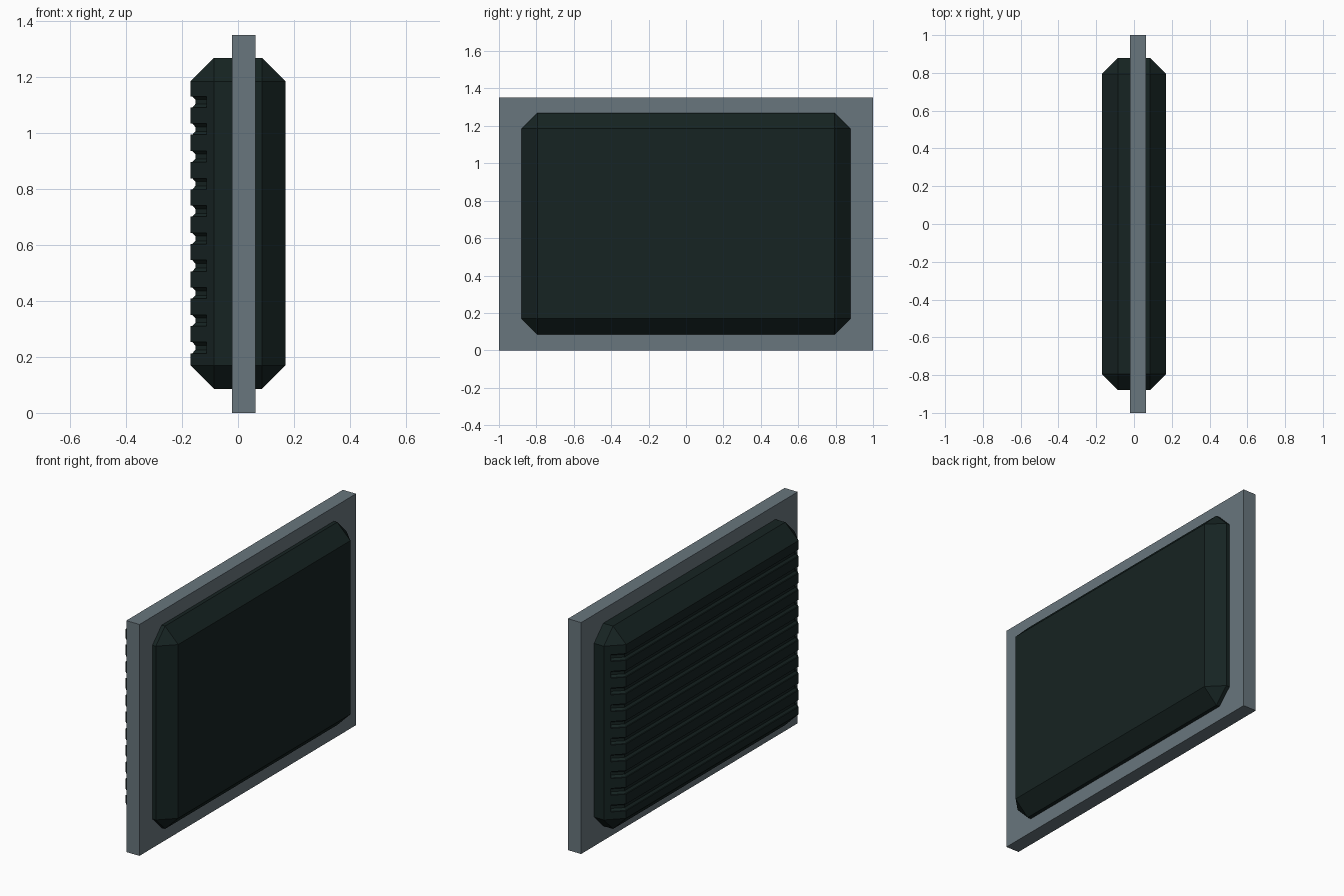
import bpy, bmesh, math
from mathutils import Vector

if "Cube" in bpy.data.objects:
    bpy.data.objects.remove(bpy.data.objects["Cube"])


def material(name, rgb):
    m = bpy.data.materials.new(name)
    m.diffuse_color = (*rgb, 1)
    m.use_nodes = True
    m.node_tree.nodes["Principled BSDF"].inputs["Base Color"].default_value = m.diffuse_color
    return m


def add_object(name, bm, mat=None):
    bmesh.ops.recalc_face_normals(bm, faces=bm.faces)
    me = bpy.data.meshes.new(name)
    bm.to_mesh(me)
    bm.free()
    ob = bpy.data.objects.new(name, me)
    bpy.context.collection.objects.link(ob)
    if mat:
        me.materials.append(mat)
    return ob


def box(lo, hi, bevel=0):
    bm = bmesh.new()
    bmesh.ops.create_cube(bm, size=1)
    lo, hi = Vector(lo), Vector(hi)
    for v in bm.verts:
        v.co = (lo + hi) / 2 + v.co * (hi - lo)
    if bevel:
        bmesh.ops.bevel(bm, geom=bm.edges[:], offset=bevel,
                        offset_type='OFFSET', segments=1, affect='EDGES')
    return bm


def sweep(bm, path, z, r, sides=8):
    """Octagonal rod along a bent x/y path at height z."""
    pts = [Vector((x, y, z)) for x, y in path]
    rings = []
    for i, p in enumerate(pts):
        d_in = (p - pts[max(i - 1, 0)]).normalized()
        d_out = (pts[min(i + 1, len(pts) - 1)] - p).normalized()
        t = (d_in + d_out).normalized()
        side = Vector((-t.y, t.x, 0))
        ring = []
        for k in range(sides):
            a = 2 * math.pi * (k + 0.5) / sides
            ring.append(bm.verts.new(p + r * (math.cos(a) * side + math.sin(a) * Vector((0, 0, 1)))))
        rings.append(ring)
    for a, b in zip(rings, rings[1:]):
        for k in range(sides):
            n = (k + 1) % sides
            bm.faces.new((a[k], a[n], b[n], b[k]))
    bm.faces.new(rings[0])
    bm.faces.new(rings[-1])


grey = material("frame_grey", (0.14, 0.18, 0.205))
dark = material("panel_dark", (0.008, 0.017, 0.016))

# Flat outer frame slab
add_object("frame_plate", box((-0.022, -1, 0), (0.063, 1, 1.352)), grey)

# Chamfered panel body passing through the frame
body = add_object("panel_body",
                  box((-0.17, -0.88, 0.085), (0.17, 0.88, 1.27), 0.085), dark)

# Horizontal grooves on the -x face, wrapping onto the side chamfers
bm = bmesh.new()
path = [(-0.112, -0.853), (-0.171, -0.795), (-0.171, 0.795), (-0.112, 0.853)]
for i in range(10):
    sweep(bm, path, 0.233 + i * 0.0977, 0.0215)
cutter = add_object("groove_cutter", bm)
cutter.hide_render = True
cutter.hide_set(True)

mod = body.modifiers.new("grooves", 'BOOLEAN')
mod.operation = 'DIFFERENCE'
mod.solver = 'EXACT'
mod.object = cutter

# Bake the cut and drop the helper
dg = bpy.context.evaluated_depsgraph_get()
body_mesh = bpy.data.meshes.new_from_object(body.evaluated_get(dg))
body.modifiers.clear()
body.data = body_mesh
bpy.data.objects.remove(cutter)
